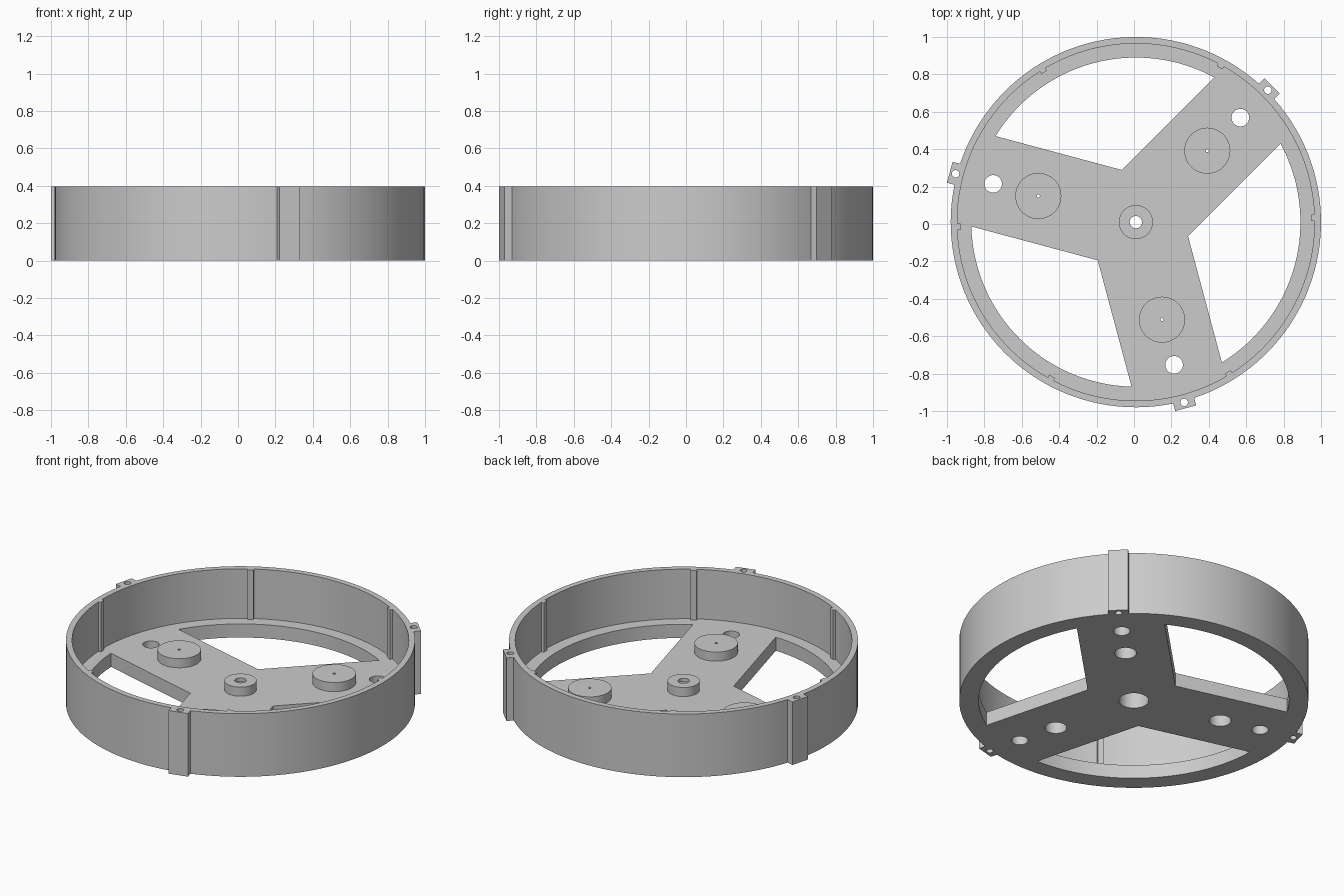
import bpy, bmesh
from math import sin, cos, asin, radians, tau

if "Cube" in bpy.data.objects:
    bpy.data.objects.remove(bpy.data.objects["Cube"], do_unlink=True)

CENTRE = (0.01, 0.01)
ARMS = [radians(a) for a in (45, 165, 285)]
THIRD = tau / 3
R_OUT, R_IN, R_OPEN = 0.99, 0.955, 0.88
HEIGHT, FLOOR, BOSS_TOP, BORE_TOP = 0.395, 0.085, 0.142, 0.12
HALF_ARM = 0.25

grey = bpy.data.materials.new("light grey")
grey.use_nodes = True
COLOUR = (0.6, 0.6, 0.6, 1)
grey.diffuse_color = COLOUR
grey.node_tree.nodes["Principled BSDF"].inputs["Base Color"].default_value = COLOUR


def polar(r, a):
    return (r * cos(a), r * sin(a))


def local(a, along, across):
    """Point given along and across the direction a."""
    return (along * cos(a) - across * sin(a), along * sin(a) + across * cos(a))


def arc(r, a0, a1, n):
    return [polar(r, a0 + (a1 - a0) * i / n) for i in range(n + 1)]


def circle(r, at=(0, 0), n=48):
    return [(at[0] + x, at[1] + y) for x, y in arc(r, 0, tau, n)[:-1]]


def slab(name, loop, z0, z1):
    """Extrude a closed outline from z0 to z1."""
    bm = bmesh.new()
    face = bm.faces.new([bm.verts.new((x, y, z0)) for x, y in loop])
    top = bmesh.ops.extrude_face_region(bm, geom=[face])["geom"]
    for v in top:
        if isinstance(v, bmesh.types.BMVert):
            v.co.z = z1
    bmesh.ops.recalc_face_normals(bm, faces=bm.faces)
    mesh = bpy.data.meshes.new(name)
    bm.to_mesh(mesh)
    bm.free()
    mesh.materials.append(grey)
    ob = bpy.data.objects.new(name, mesh)
    ob.location = (*CENTRE, 0)
    bpy.context.collection.objects.link(ob)
    return ob


def cut(ob, loop, z0, z1):
    """Subtract an extruded outline from an object."""
    cutter = slab("cutter", loop, z0, z1)
    cutter.hide_render = True
    mod = ob.modifiers.new("cut", "BOOLEAN")
    mod.operation, mod.solver, mod.object = "DIFFERENCE", "EXACT", cutter
    bpy.context.view_layer.update()
    bpy.context.view_layer.objects.active = ob
    bpy.ops.object.modifier_apply(modifier=mod.name)
    bpy.data.objects.remove(cutter, do_unlink=True)


def finish(ob):
    bpy.ops.object.select_all(action="DESELECT")
    ob.select_set(True)
    bpy.context.view_layer.objects.active = ob
    bpy.ops.object.shade_smooth_by_angle(angle=radians(30))


# Round body outline with three square lugs
TAB, TAB_R = 0.058, 1.03
half = asin(TAB / R_OUT)
outline = []
for a in ARMS:
    outline += [local(a, TAB_R, -TAB), local(a, TAB_R, TAB)]
    outline += arc(R_OUT, a + half, a + THIRD - half, 40)
body = slab("ring_body", outline, 0, HEIGHT)

# Cavity whose outline leaves six slim ribs on the inner wall
cavity = []
rib = 0.0185
for k in range(6):
    a = radians(1.5 + 60 * k)
    cavity += [polar(R_IN - 0.016, a - rib), polar(R_IN - 0.016, a + rib)]
    cavity += arc(R_IN, a + rib, a + tau / 6 - rib, 20)
cut(body, cavity, FLOOR, HEIGHT + 0.1)

# Floor openings between the arms, and the arm and lug holes
edge = asin(HALF_ARM / R_OPEN)
for a in ARMS:
    notch = polar(HALF_ARM / sin(THIRD / 2), a + THIRD / 2)
    cut(body, [notch] + arc(R_OPEN, a + edge, a + THIRD - edge, 32), -0.1, 0.2)
    cut(body, circle(0.047, polar(0.79, a)), -0.1, 0.2)
    cut(body, circle(0.062, polar(0.54, a)), -0.1, 0.2)
    cut(body, circle(0.02, polar(0.998, a), 24), -0.1, HEIGHT + 0.1)
cut(body, circle(0.085), -0.1, 0.2)
finish(body)


def boss(name, at, r, bore, hole):
    """Raised pad, bored from below, with a small hole in its cap."""
    ob = slab(name, circle(r, at), FLOOR, BOSS_TOP)
    cut(ob, circle(bore, at), 0, BORE_TOP)
    cut(ob, circle(hole, at, 24), 0, 0.3)
    finish(ob)


# Central hub and one boss on each arm
boss("centre_hub", (0, 0), 0.091, 0.085, 0.033)
for i, a in enumerate(ARMS):
    boss("arm_boss_%d" % (i + 1), polar(0.54, a), 0.123, 0.062, 0.008)
